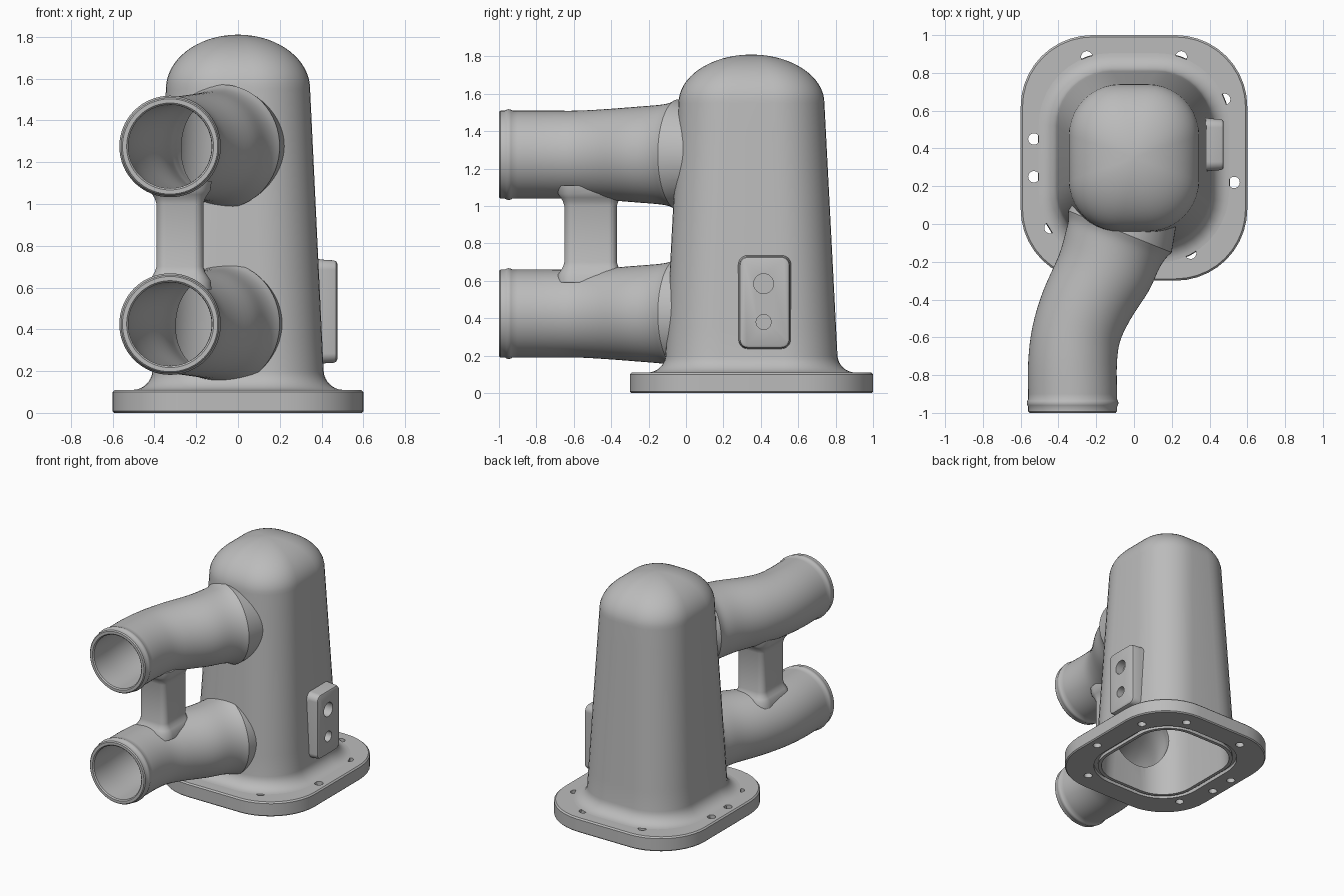
import bpy, bmesh
from math import sin, cos, pi, radians
from mathutils import Vector

old = bpy.data.objects.get("Cube")
if old:
    bpy.data.objects.remove(old)

metal = bpy.data.materials.new("cast_grey")
metal.use_nodes = True
grey = (0.5, 0.5, 0.5, 1)
metal.diffuse_color = grey
metal.node_tree.nodes["Principled BSDF"].inputs["Base Color"].default_value = grey

MID_Y = 0.35           # body centre in y
PIPE_HEIGHTS = {"lower": 0.425, "upper": 1.275}


def rounded(cx, cy, hx, hy, r, n=10):
    """Flat outline of a rounded rectangle."""
    pts = []
    for k, (sx, sy) in enumerate([(1, 1), (-1, 1), (-1, -1), (1, -1)]):
        for i in range(n + 1):
            a = (k + i / n) * pi / 2
            pts.append((cx + sx * (hx - r) + r * cos(a), cy + sy * (hy - r) + r * sin(a)))
    return pts


def level(outline, z):
    return [Vector((x, y, z)) for x, y in outline]


def loft(name, rings, cyclic=False):
    """Skin a stack of rings; ends are capped unless cyclic."""
    bm = bmesh.new()
    rows = [[bm.verts.new(p) for p in ring] for ring in rings]
    n = len(rows[0])
    pairs = list(zip(rows, rows[1:]))
    if cyclic:
        pairs.append((rows[-1], rows[0]))
    else:
        bm.faces.new(rows[0])
        bm.faces.new(rows[-1])
    for a, b in pairs:
        for i in range(n):
            j = (i + 1) % n
            bm.faces.new((a[i], a[j], b[j], b[i]))
    bmesh.ops.recalc_face_normals(bm, faces=bm.faces)
    mesh = bpy.data.meshes.new(name)
    bm.to_mesh(mesh)
    bm.free()
    mesh.materials.append(metal)
    obj = bpy.data.objects.new(name, mesh)
    bpy.context.collection.objects.link(obj)
    return obj


def rod(name, centre, r, half, axis):
    """Round cutter along x or z."""
    rings = []
    for t in (-half, half):
        ring = []
        for i in range(32):
            u, v = r * cos(i * pi / 16), r * sin(i * pi / 16)
            ring.append(Vector(centre) + Vector((t, u, v) if axis == "x" else (u, v, t)))
        rings.append(ring)
    return loft(name, rings)


def cut(obj, cutters):
    bpy.context.view_layer.objects.active = obj
    for c in cutters:
        mod = obj.modifiers.new("cut", 'BOOLEAN')
        mod.operation = 'DIFFERENCE'
        mod.solver = 'EXACT'
        mod.object = c
        bpy.ops.object.modifier_apply(modifier=mod.name)


# Tapered body with a domed top, and the matching cavity
def body_ring(z, grow, scale=1.0, at=None):
    t = ((z if at is None else at) - 0.2) / 1.35
    hx, hy, r = 0.41 - 0.065 * t, 0.46 - 0.07 * t, 0.29 - 0.02 * t
    return level(rounded(0, MID_Y, (hx + grow) * scale, (hy + grow) * scale,
                         (r + grow) * scale), z)


def walls_and_dome(grow):
    rings = [body_ring(0.2 + 1.35 * i / 9, grow) for i in range(10)]
    for i in range(1, 17):
        a = radians(88) * i / 16
        rings.append(body_ring(1.55 + (0.26 + grow) * sin(a), grow, cos(a), 1.55))
    return rings


foot = [body_ring(0.05, 0.09)]
for i in range(8):
    a = pi / 2 * i / 8
    foot.append(body_ring(0.2 - 0.09 * cos(a), 0.09 * (1 - sin(a))))
body = loft("body", foot + walls_and_dome(0))
body_cavity = loft("body_cavity", [body_ring(-0.02, -0.045)] + walls_and_dome(-0.045))

# Base flange with softened rims
flange = loft("base_flange", [level(rounded(0, MID_Y, 0.6 - d, 0.65 - d, 0.38 - d), z)
                              for z, d in [(0, 0.008), (0.008, 0), (0.1, 0), (0.11, 0.01)]])
groove = loft("seal_groove", [body_ring(z, g) for z, g in
                              [(-0.02, 0.01), (0.025, 0.01), (0.025, -0.02), (-0.02, -0.02)]],
              cyclic=True)
bolts = [(-0.25, 0.885), (0.25, 0.885), (0.48, 0.66), (0.53, 0.22),
         (0.3, -0.155), (-0.445, -0.02), (-0.53, 0.25), (-0.53, 0.45)]
bolt_cutters = [rod("bolt_hole", (x, y, 0.05), 0.03, 0.1, "z") for x, y in bolts]

# Bent pipes: x, y, radius, turn in degrees along the bend
bend = [(-0.325, -0.9, 0.235, 0), (-0.325, -0.73, 0.235, 0), (-0.305, -0.58, 0.235, 10),
        (-0.25, -0.43, 0.243, 18), (-0.16, -0.26, 0.256, 22), (-0.115, -0.14, 0.266, 22),
        (-0.09, -0.08, 0.277, 22), (-0.075, -0.04, 0.296, 22)]
inner_end = (0.02, 0.2, 0.24, 22)


def smooth_path(keys, steps=4):
    """Catmull-Rom interpolation through the keys."""
    out = []
    for i in range(len(keys) - 1):
        quad = [keys[max(i - 1, 0)], keys[i], keys[i + 1], keys[min(i + 2, len(keys) - 1)]]
        for s in range(steps):
            t = s / steps
            out.append(tuple(b + 0.5 * t * (c - a + t * (2 * a - 5 * b + 4 * c - d
                             + t * (3 * (b - c) + d - a))) for a, b, c, d in zip(*quad)))
    return out + [keys[-1]]


def pipe_ring(x, y, r, turn, z, n=64):
    a = radians(turn)
    return [Vector((x + r * cos(q) * cos(a), y - r * cos(q) * sin(a), z + r * sin(q)))
            for q in (2 * pi * i / n for i in range(n))]


path = smooth_path(bend)
lip = [(-1, 0.228), (-0.992, 0.235), (-0.968, 0.235), (-0.96, 0.24), (-0.948, 0.243),
       (-0.936, 0.24), (-0.928, 0.235)]
mouth = [(-1.02, 0.208), (-1, 0.208), (-0.992, 0.2)]
pipes, bores = [], []
for side, z in PIPE_HEIGHTS.items():
    outer = [(-0.325, y, r, 0) for y, r in lip] + path + [inner_end]
    inner = [(-0.325, y, r, 0) for y, r in mouth]
    inner += [(x, y, min(r - 0.035, 0.235), t) for x, y, r, t in path + [inner_end]]
    pipes.append(loft(side + "_pipe", [pipe_ring(*s, z) for s in outer]))
    bores.append(loft(side + "_bore", [pipe_ring(*s, z) for s in inner]))

# Strut between the pipes, flared at both ends
half_strut = [(0.26, 0.04), (0.215, 0.034), (0.195, 0.02), (0.175, 0.008), (0.15, 0)]
strut_levels = [(-h, g) for h, g in half_strut] + [(h, g) for h, g in reversed(half_strut)]
strut = loft("pipe_strut", [level(rounded(-0.278, -0.51, 0.112 + g, 0.14 + g, 0.045 + g), 0.85 + h)
                            for h, g in strut_levels])

# Mounting pad on the left side with two blind holes
pad = loft("mounting_pad", [[Vector((x, u, v)) for u, v in
                             rounded(0.42, 0.485, 0.135 + g, 0.245 + g, 0.045 + g)]
                            for x, g in [(0.37, 0.008), (0.41, 0.003), (0.458, 0),
                                         (0.47, -0.005), (0.475, -0.015)]])
pad_cutters = [rod("pad_hole", (0.47, 0.415, z), r, 0.06, "x")
               for z, r in [(0.585, 0.053), (0.38, 0.04)]]

# Hollow everything out
cut(flange, [body_cavity, groove] + bolt_cutters)
cut(body, [body_cavity, groove] + bores + pad_cutters)
for pipe, bore in zip(pipes, bores):
    cut(pipe, [bore, body_cavity])
cut(strut, bores)
cut(pad, pad_cutters)
for helper in [body_cavity, groove] + bores + bolt_cutters + pad_cutters:
    bpy.data.objects.remove(helper)

# Smooth shading with crisp edges
bpy.ops.object.select_all(action='DESELECT')
for obj in [flange, body, strut, pad] + pipes:
    obj.select_set(True)
bpy.context.view_layer.objects.active = body
bpy.ops.object.shade_smooth_by_angle(angle=radians(32))
